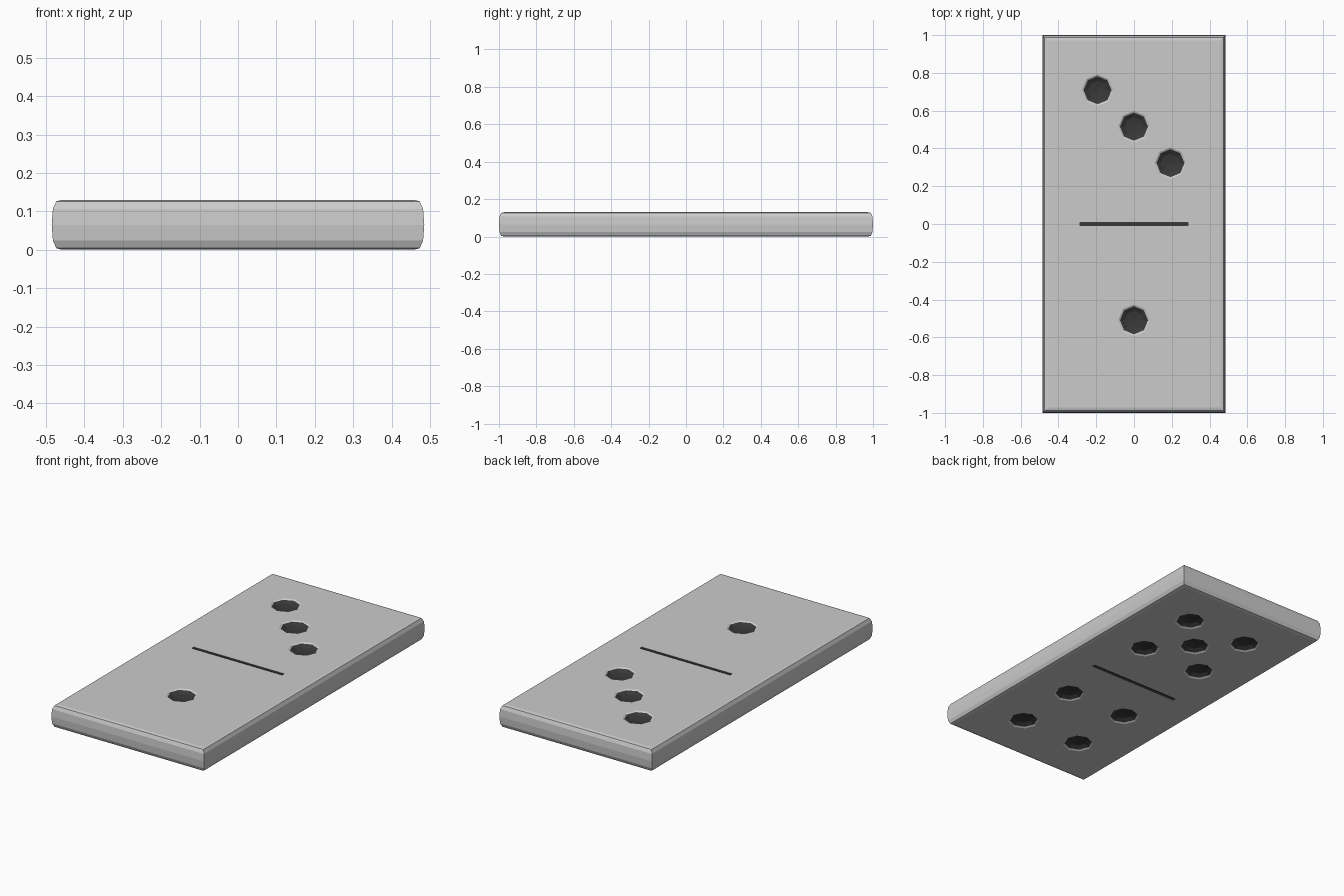
import bpy, bmesh
from math import cos, sin, pi
from mathutils import Vector

if "Cube" in bpy.data.objects:
    bpy.data.objects.remove(bpy.data.objects["Cube"])

W, L, H = 0.485, 1.0, 0.13          # half width, half length, thickness
S = 0.193                           # pip spacing
TOP_PIPS = [(-S, 0.515 + S), (0, 0.515), (S, 0.515 - S), (0, -0.51)]
CORNERS = [(sx * S, sy * S) for sx in (-1, 1) for sy in (-1, 1)]
BOTTOM_PIPS = [(x, y + 0.51) for x, y in CORNERS + [(0, 0)]] + [(x, y - 0.51) for x, y in CORNERS]

dark = bpy.data.materials.new("dark_paint")
dark.diffuse_color = (0.04, 0.04, 0.04, 1)
dark.use_nodes = True
dark.node_tree.nodes["Principled BSDF"].inputs["Base Color"].default_value = dark.diffuse_color


def ring(bm, pts):
    return [bm.verts.new(p) for p in pts]


def bridge(bm, a, b):
    n = len(a)
    for i in range(n):
        bm.faces.new((a[i], a[(i + 1) % n], b[(i + 1) % n], b[i]))


def loop_edges(bm, vs):
    out = []
    for i in range(len(vs)):
        pair = (vs[i], vs[(i + 1) % len(vs)])
        out.append(bm.edges.get(pair) or bm.edges.new(pair))
    return out


def rect(hx, hy, z):
    return [(-hx, -hy, z), (hx, -hy, z), (hx, hy, z), (-hx, hy, z)]


def octagon(x, y, r, z):
    return [(x + r * cos(i * pi / 4), y + r * sin(i * pi / 4), z) for i in range(8)]


def finish(bm, name, mat=None):
    me = bpy.data.meshes.new(name)
    bm.to_mesh(me)
    bm.free()
    ob = bpy.data.objects.new(name, me)
    bpy.context.collection.objects.link(ob)
    if mat:
        me.materials.append(mat)
    return ob


# Tile body: stacked rectangles give the rounded edges with mitred corners
body = bmesh.new()
profile = [(0.028, 0), (0.012, 0.004), (0.003, 0.024), (0, H / 2),
           (0.003, H - 0.024), (0.012, H - 0.004), (0.028, H)]
rings = [ring(body, rect(W - d, L - d, z)) for d, z in profile]
for a, b in zip(rings, rings[1:]):
    bridge(body, a, b)

for side, pips, z, s, edge in (("top", TOP_PIPS, H, -1, rings[-1]),
                               ("bottom", BOTTOM_PIPS, 0, 1, rings[0])):
    edges = loop_edges(body, edge)
    dots = bmesh.new()
    rims = []
    for x, y in pips:
        # Grey bevelled rim in the body
        outer = ring(body, octagon(x, y, 0.083, z))
        inner = ring(body, octagon(x, y, 0.074, z + s * 0.005))
        edges += loop_edges(body, outer)
        rims.append((outer, inner))
        # Dark bowl below the rim
        a = ring(dots, octagon(x, y, 0.074, z + s * 0.005))
        b = ring(dots, octagon(x, y, 0.05, z + s * 0.018))
        bridge(dots, a, b)
        c = dots.verts.new((x, y, z + s * 0.024))
        for i in range(8):
            dots.faces.new((b[i], b[(i + 1) % 8], c))
    # Centre slot opening
    edges += loop_edges(body, ring(body, rect(0.287, 0.009, z)))
    bmesh.ops.triangle_fill(body, edges=edges, use_beauty=True, normal=Vector((0, 0, -s)))
    for outer, inner in rims:
        bridge(body, outer, inner)

    # Dark centre groove
    groove = bmesh.new()
    a = ring(groove, rect(0.287, 0.009, z))
    b = ring(groove, rect(0.285, 0.007, z + s * 0.008))
    bridge(groove, a, b)
    groove.faces.new(b)

    # Bowls and groove face outwards through the opening
    for bm in (dots, groove):
        bm.normal_update()
        for f in bm.faces:
            if f.normal.z * s > 0:
                f.normal_flip()
    finish(dots, side + "_pips", dark)
    finish(groove, side + "_groove", dark)

# Cap and rim faces point away from the middle of the tile
body.normal_update()
for f in body.faces:
    c = f.calc_center_median()
    n = f.normal
    if abs(n.z) > 0.2 and n.z * (c.z - H / 2) < 0:
        f.normal_flip()
finish(body, "tile_body")
